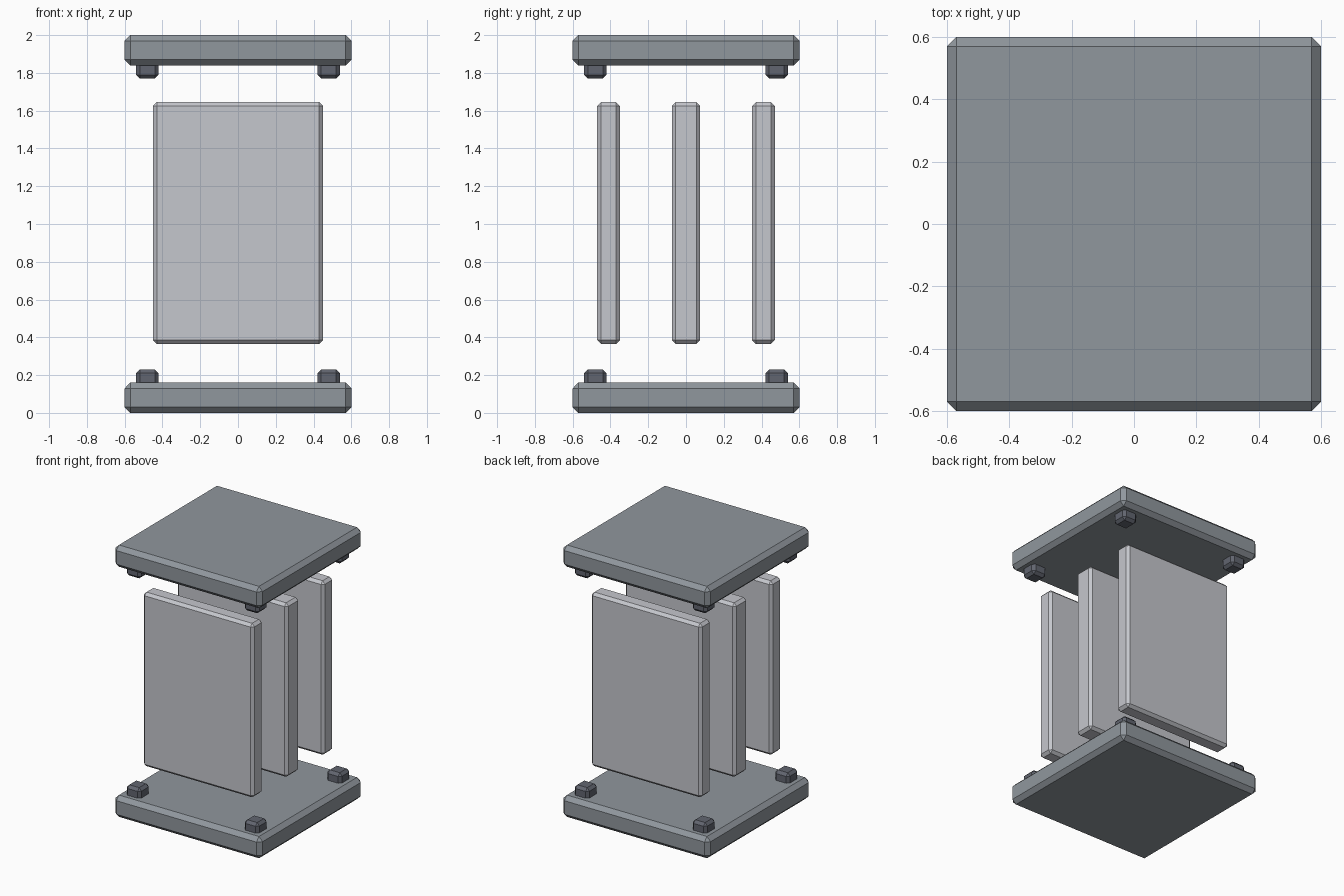
import bpy
import bmesh
from mathutils import Vector

cube = bpy.data.objects.get("Cube")
if cube:
    bpy.data.objects.remove(cube, do_unlink=True)


def material(name, rgb):
    mat = bpy.data.materials.new(name)
    mat.use_nodes = True
    color = (*rgb, 1.0)
    mat.diffuse_color = color
    mat.node_tree.nodes["Principled BSDF"].inputs["Base Color"].default_value = color
    return mat


slate = material("slate grey", (0.28, 0.31, 0.34))
dark = material("dark grey", (0.12, 0.13, 0.16))
pale = material("pale grey", (0.56, 0.57, 0.61))


def chamfered_box(name, center, size, chamfer, mat):
    """Flat-shaded box with one-segment chamfers on every edge."""
    bm = bmesh.new()
    bmesh.ops.create_cube(bm, size=1)
    bmesh.ops.scale(bm, vec=Vector(size), verts=bm.verts)
    bmesh.ops.bevel(bm, geom=bm.edges[:], offset=chamfer, segments=1,
                    affect='EDGES', profile=0.5)
    mesh = bpy.data.meshes.new(name)
    bm.to_mesh(mesh)
    bm.free()
    mesh.materials.append(mat)
    obj = bpy.data.objects.new(name, mesh)
    obj.location = center
    bpy.context.collection.objects.link(obj)
    return obj


# Base and top slabs, each with four corner studs facing inward
for level, slab_z, stud_z in (("base", 0.08, 0.17), ("top", 1.92, 1.83)):
    chamfered_box(level + "_slab", (0, 0, slab_z), (1.2, 1.2, 0.16), 0.03, slate)
    for side, x in (("left", 0.48), ("right", -0.48)):
        for end, y in (("front", -0.48), ("back", 0.48)):
            chamfered_box(f"{level}_stud_{end}_{side}", (x, y, stud_z),
                          (0.12, 0.12, 0.12), 0.02, dark)

# Three upright panels floating between the slabs, the middle one thicker
for name, y, thickness in (("front", -0.41, 0.12), ("middle", 0, 0.15), ("back", 0.41, 0.12)):
    chamfered_box(name + "_panel", (0, y, 1.005), (0.9, thickness, 1.28), 0.02, pale)
